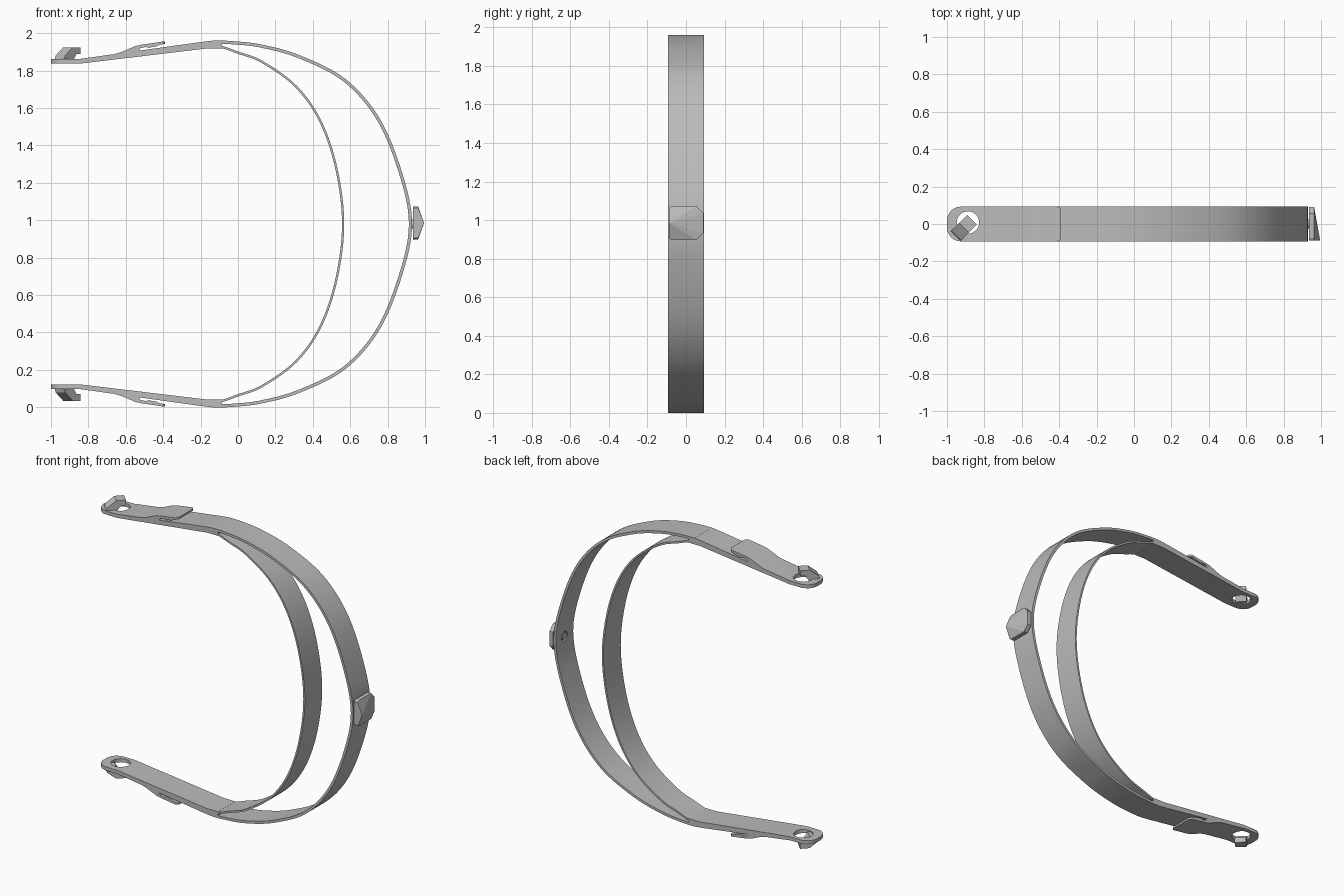
import bpy, bmesh, math
from mathutils import Vector

if "Cube" in bpy.data.objects:
    bpy.data.objects.remove(bpy.data.objects["Cube"], do_unlink=True)

MID = 0.98       # height of the symmetry plane
HALF = 0.093     # half width of the strap

grey = bpy.data.materials.new("grey_plastic")
grey.use_nodes = True
grey.diffuse_color = (0.5, 0.5, 0.5, 1)
grey.node_tree.nodes["Principled BSDF"].inputs["Base Color"].default_value = (0.5, 0.5, 0.5, 1)


def finish(name, bm):
    bmesh.ops.recalc_face_normals(bm, faces=bm.faces)
    mesh = bpy.data.meshes.new(name)
    bm.to_mesh(mesh)
    bm.free()
    mesh.materials.append(grey)
    obj = bpy.data.objects.new(name, mesh)
    bpy.context.collection.objects.link(obj)
    return obj


def activate(obj):
    bpy.ops.object.select_all(action='DESELECT')
    obj.select_set(True)
    bpy.context.view_layer.objects.active = obj


def smooth(obj):
    activate(obj)
    bpy.ops.object.shade_smooth_by_angle(angle=math.radians(30))


def apply_modifier(obj, mod):
    activate(obj)
    bpy.ops.object.modifier_apply(modifier=mod.name)


def prism(name, profile, half, side=1, center=(0, 0), angle=0, round_at=None, radius=0):
    """Extrude a (distance, height) profile sideways; round the upright edges at one end."""
    bm = bmesh.new()
    along = Vector((math.cos(angle), math.sin(angle), 0))
    across = Vector((-along.y, along.x, 0))
    origin = Vector((center[0], center[1], 0))
    rows = []
    for s in (-half, half):
        rows.append([bm.verts.new(origin + along * d + across * s
                                  + Vector((0, 0, MID + side * (z - MID)))) for d, z in profile])
    bm.faces.new(rows[0])
    bm.faces.new(rows[1][::-1])
    for i in range(len(profile)):
        j = (i + 1) % len(profile)
        bm.faces.new((rows[0][j], rows[0][i], rows[1][i], rows[1][j]))
    if round_at is not None:
        at_end = [{i for i, p in enumerate(profile) if abs(p[0] - round_at) < 1e-6}] * 2
        ends = [{row[i] for i in ids} for row, ids in zip(rows, at_end)]
        edges = [e for e in bm.edges if any(set(e.verts) <= end for end in ends)]
        bmesh.ops.bevel(bm, geom=edges, offset=radius, segments=8, profile=0.5, affect='EDGES')
    return finish(name, bm)


def spline(points, steps=8):
    """Catmull-Rom curve through the points."""
    pts = [Vector(p) for p in points]
    pts = [2 * pts[0] - pts[1]] + pts + [2 * pts[-1] - pts[-2]]
    out = []
    for a, b, c, d in zip(pts, pts[1:], pts[2:], pts[3:]):
        for k in range(steps):
            t = k / steps
            out.append(0.5 * (2 * b + (c - a) * t + (2 * a - 5 * b + 4 * c - d) * t * t
                              + (3 * b - a - 3 * c + d) * t ** 3))
    return out + [pts[-2]]


def band(name, upper, thickness):
    """Bent strip: upper half of the path is mirrored to the lower half."""
    path = spline(upper + [(x, 2 * MID - z) for x, z in upper[-2::-1]])
    bm = bmesh.new()
    rows = [[bm.verts.new((p.x, y, p.y)) for y in (-HALF, HALF)] for p in path]
    for a, b in zip(rows, rows[1:]):
        bm.faces.new((a[0], a[1], b[1], b[0]))
    obj = finish(name, bm)
    mod = obj.modifiers.new("Thickness", 'SOLIDIFY')
    mod.thickness = thickness
    mod.offset = 0
    apply_modifier(obj, mod)
    smooth(obj)
    return obj


def cylinder(name, radius, depth, location, rotation=(0, 0, 0)):
    bpy.ops.mesh.primitive_cylinder_add(vertices=32, radius=radius, depth=depth,
                                        location=location, rotation=rotation)
    obj = bpy.context.object
    obj.name = name
    obj.data.materials.append(grey)
    return obj


def cut(obj, cutter):
    mod = obj.modifiers.new("Hole", 'BOOLEAN')
    mod.operation = 'DIFFERENCE'
    mod.solver = 'EXACT'
    mod.object = cutter
    apply_modifier(obj, mod)


# Outer and inner bands
outer = band("outer_band", [(-0.13, 1.952), (-0.04, 1.95), (0.12, 1.932), (0.33, 1.873),
                            (0.57, 1.748), (0.75, 1.54), (0.87, 1.25), (0.922, MID)], 0.017)
band("inner_band", [(-0.13, 1.926), (-0.08, 1.924), (0.0, 1.896), (0.13, 1.846), (0.31, 1.715),
                    (0.44, 1.53), (0.525, 1.28), (0.562, MID)], 0.012)

# Arms with end holes, hooks and clip tabs, above and below
arm_profile = [(-1, 1.862), (-0.85, 1.862), (-0.22, 1.95), (-0.14, 1.96), (-0.085, 1.96),
               (-0.085, 1.918), (-0.17, 1.918), (-0.84, 1.838), (-1, 1.838)]
tab_profile = [(-0.7, 1.878), (-0.63, 1.897), (-0.55, 1.931), (-0.52, 1.938), (-0.39, 1.957),
               (-0.39, 1.944), (-0.42, 1.938), (-0.435, 1.93), (-0.48, 1.922), (-0.49, 1.927),
               (-0.52, 1.921), (-0.535, 1.902), (-0.6, 1.888)]
hook_profile = [(-0.088, 1.848), (-0.078, 1.88), (-0.02, 1.925), (0.04, 1.925), (0.04, 1.89),
                (0.008, 1.888), (-0.005, 1.87), (-0.02, 1.845)]
hole_cutter = cylinder("arm_hole_cutter", 0.06, 3, (-0.888, 0.008, MID))
hole_cutter.hide_render = True
for side, label in ((1, "upper"), (-1, "lower")):
    arm = prism(label + "_arm", arm_profile, HALF, side, round_at=-1, radius=0.075)
    cut(arm, hole_cutter)
    smooth(arm)
    tab = prism(label + "_clip_tab", tab_profile, HALF, side, round_at=-0.39, radius=0.025)
    smooth(tab)
    prism(label + "_hook", hook_profile, 0.036, side, center=(-0.895, -0.005), angle=math.pi / 4)
bpy.data.objects.remove(hole_cutter, do_unlink=True)

# Peg hole through the outer band
peg_cutter = cylinder("peg_hole_cutter", 0.032, 0.1, (0.92, 0, MID), (0, math.pi / 2, 0))
peg_cutter.hide_render = True
cut(outer, peg_cutter)
smooth(outer)
bpy.data.objects.remove(peg_cutter, do_unlink=True)
smooth(cylinder("peg", 0.024, 0.035, (0.933, 0, MID), (0, math.pi / 2, 0)))

# Faceted wedge cap in front of the outer band
outline = [(-0.088, 0.08), (-0.075, 0.088), (0.055, 0.088), (0.091, 0.05)]
bm = bmesh.new()
for y, h in outline:
    for z in (MID + 0.005 - h, MID + 0.005 + h):
        for x in (0.935, 0.963):
            bm.verts.new((x, y, z))
bm.verts.new((0.995, -0.088, MID + 0.005))
bmesh.ops.convex_hull(bm, input=bm.verts)
bmesh.ops.dissolve_limit(bm, angle_limit=0.02, verts=bm.verts, edges=bm.edges)
finish("front_cap", bm)
